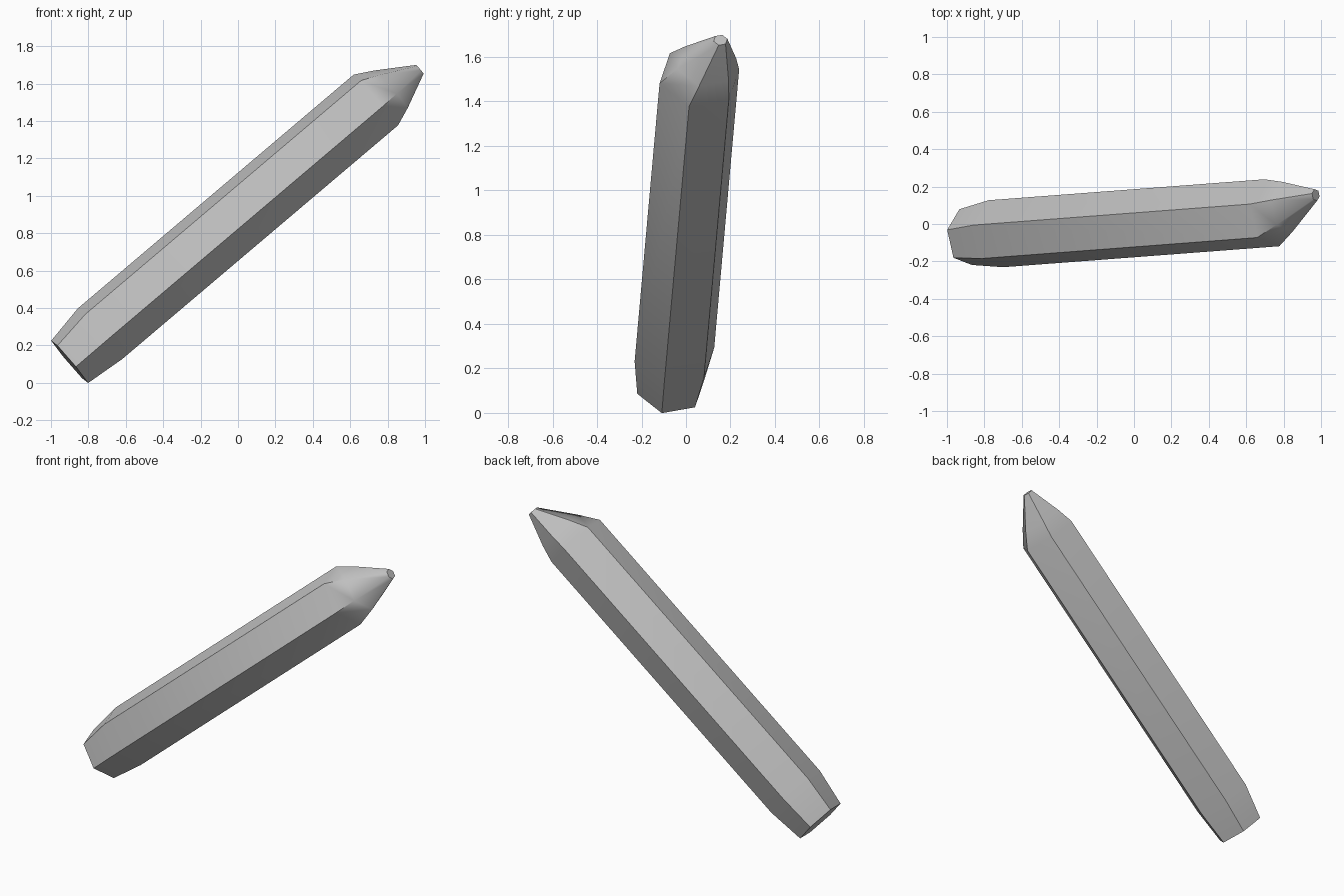
import bpy, bmesh
from math import cos, sin, pi, radians
from mathutils import Vector

old = bpy.data.objects.get("Cube")
if old:
    bpy.data.objects.remove(old)

# Stone colour
stone = bpy.data.materials.new("grey_stone")
stone.use_nodes = True
grey = (0.52, 0.52, 0.52, 1)
stone.diffuse_color = grey
stone.node_tree.nodes["Principled BSDF"].inputs["Base Color"].default_value = grey

# Leaning axis and the two directions across it
axis = Vector((1.475, 0.112, 1.25)).normalized()
across = Vector((-0.04, 0.175, 0.03))
across = (across - axis * across.dot(axis)).normalized()
side = axis.cross(across)

# Hexagonal rings: base, lower shoulder, upper shoulder, bulge of the point, blunt tip
base = Vector((-0.9, -0.07, 0.112))
lower = Vector((-0.738, -0.052, 0.262))
upper = Vector((0.737, 0.06, 1.512))
tip = Vector((0.972, 0.155, 1.676))
rings = [(base, 0.155), (lower, 0.186), (upper, 0.186),
         (upper.lerp(tip, 0.35), 0.138), (tip, 0.032)]

bm = bmesh.new()
loops = []
for centre, radius in rings:
    angles = [i * pi / 3 for i in range(6)]
    loops.append([bm.verts.new(centre + radius * (across * cos(a) + side * sin(a)))
                  for a in angles])

# Walls between neighbouring rings, then the two end caps
for a, b in zip(loops, loops[1:]):
    for i in range(6):
        j = (i + 1) % 6
        bm.faces.new((a[i], a[j], b[j], b[i]))
bm.faces.new(loops[0][::-1])
bm.faces.new(loops[-1])
bmesh.ops.recalc_face_normals(bm, faces=bm.faces)

mesh = bpy.data.meshes.new("crystal_shaft")
bm.to_mesh(mesh)
bm.free()
mesh.materials.append(stone)
crystal = bpy.data.objects.new("crystal_shaft", mesh)
bpy.context.collection.objects.link(crystal)

# Smooth across the gentle tapers, sharp along the long edges
bpy.ops.object.select_all(action="DESELECT")
crystal.select_set(True)
bpy.context.view_layer.objects.active = crystal
bpy.ops.object.shade_smooth_by_angle(angle=radians(50))
